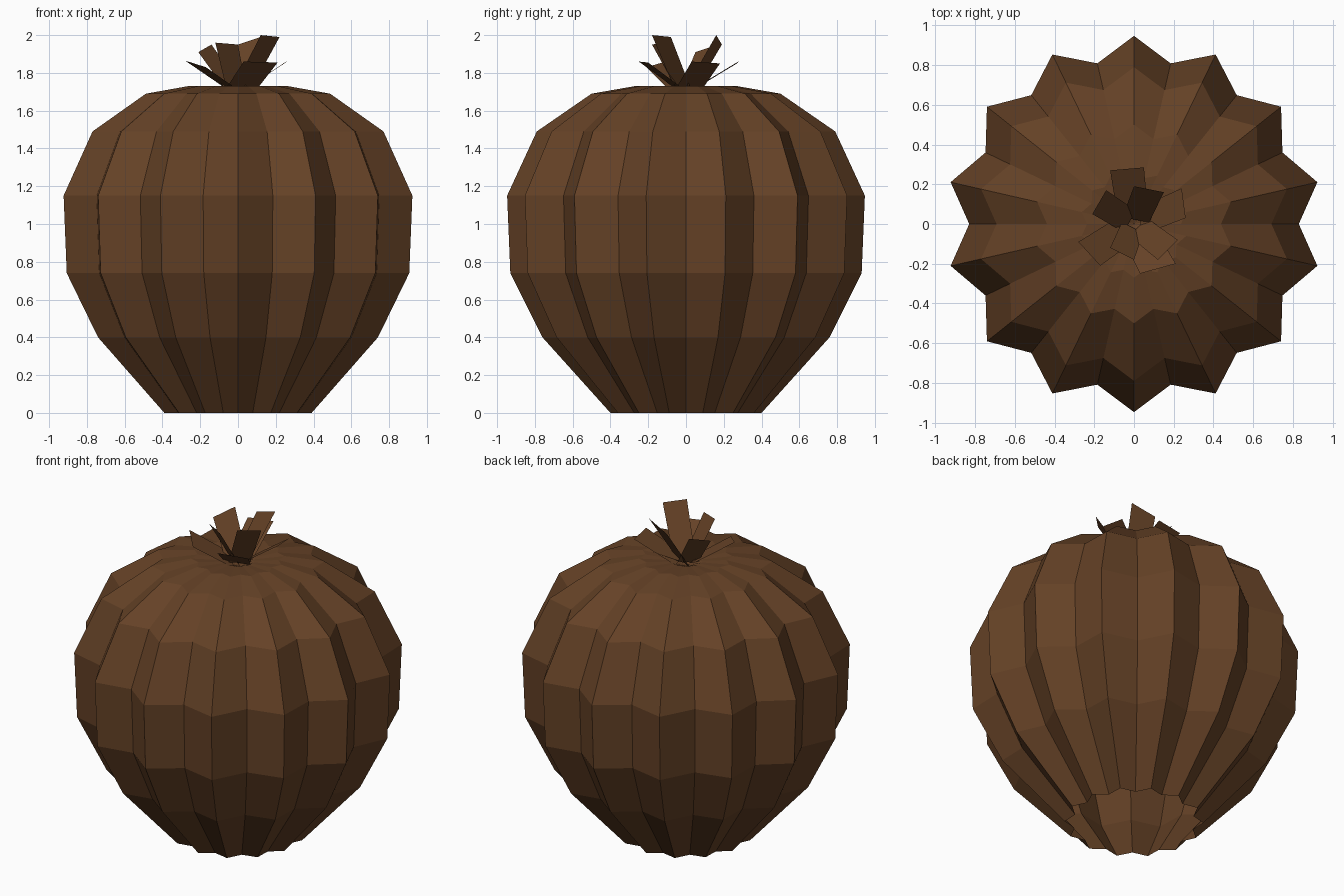
import bpy, bmesh
from math import sin, cos, pi
from mathutils import Vector

cube = bpy.data.objects.get("Cube")
if cube:
    bpy.data.objects.remove(cube, do_unlink=True)

brown = bpy.data.materials.new("dark_brown")
brown.use_nodes = True
colour = (0.13, 0.054, 0.0195, 1)
brown.diffuse_color = colour
bsdf = next(n for n in brown.node_tree.nodes if n.type == 'BSDF_PRINCIPLED')
bsdf.inputs["Base Color"].default_value = colour
bsdf.inputs["Roughness"].default_value = 0.9


def finish(name, bm):
    mesh = bpy.data.meshes.new(name)
    bm.to_mesh(mesh)
    bm.free()
    mesh.materials.append(brown)
    obj = bpy.data.objects.new(name, mesh)
    bpy.context.collection.objects.link(obj)
    return obj


# Ribbed body: a star-shaped ring swept up a profile, open at the bottom
RIBS = 14
VALLEY = 0.876
PROFILE = [(0.40, 0), (0.58, 0.2), (0.76, 0.4), (0.93, 0.74), (0.947, 1.15),
           (0.79, 1.49), (0.50, 1.69), (0.27, 1.73), (0.10, 1.715)]
bm = bmesh.new()
rings = []
for radius, z in PROFILE:
    ring = []
    for i in range(RIBS * 2):
        angle = pi / 2 + i * pi / RIBS
        r = radius * (VALLEY if i % 2 else 1)
        ring.append(bm.verts.new((r * cos(angle), r * sin(angle), z)))
    rings.append(ring)
count = RIBS * 2
for low, high in zip(rings, rings[1:]):
    for i in range(count):
        j = (i + 1) % count
        bm.faces.new((low[i], low[j], high[j], high[i]))
# Dimple in the middle of the top
centre = bm.verts.new((0, 0, 1.68))
for i in range(count):
    bm.faces.new((rings[-1][i], rings[-1][(i + 1) % count], centre))
finish("ribbed_body", bm)


# Crown: flat cards fanning out from the dimple, given by their two tip corners
def crown_leaf(name, tip_a, tip_b):
    a, b = Vector(tip_a), Vector(tip_b)
    middle = (a + b) / 2
    base = Vector((middle.x * 0.12, middle.y * 0.12, 1.71))
    half = (b - a) * 0.45
    bm = bmesh.new()
    bm.faces.new([bm.verts.new(p) for p in (base - half, base + half, b, a)])
    finish(name, bm)


# Low outer leaves
crown_leaf("outer_leaf_back", (0.05, 0.285, 1.865), (-0.12, 0.27, 1.85))
crown_leaf("outer_leaf_left", (0.26, 0.03, 1.86), (0.24, 0.18, 1.85))
crown_leaf("outer_leaf_right", (-0.28, -0.09, 1.865), (-0.17, -0.21, 1.83))
crown_leaf("outer_leaf_front", (0.03, -0.25, 1.86), (0.21, -0.2, 1.855))
# Tall inner leaves
crown_leaf("inner_leaf_back", (0.15, 0.16, 2.0), (0, 0.19, 1.95))
crown_leaf("inner_leaf_right", (-0.14, 0.17, 1.95), (-0.21, 0.05, 1.91))
crown_leaf("inner_leaf_front", (-0.12, -0.12, 1.96), (0, -0.18, 1.95))
crown_leaf("inner_leaf_left", (0.12, -0.18, 2.0), (0.22, -0.08, 1.99))
